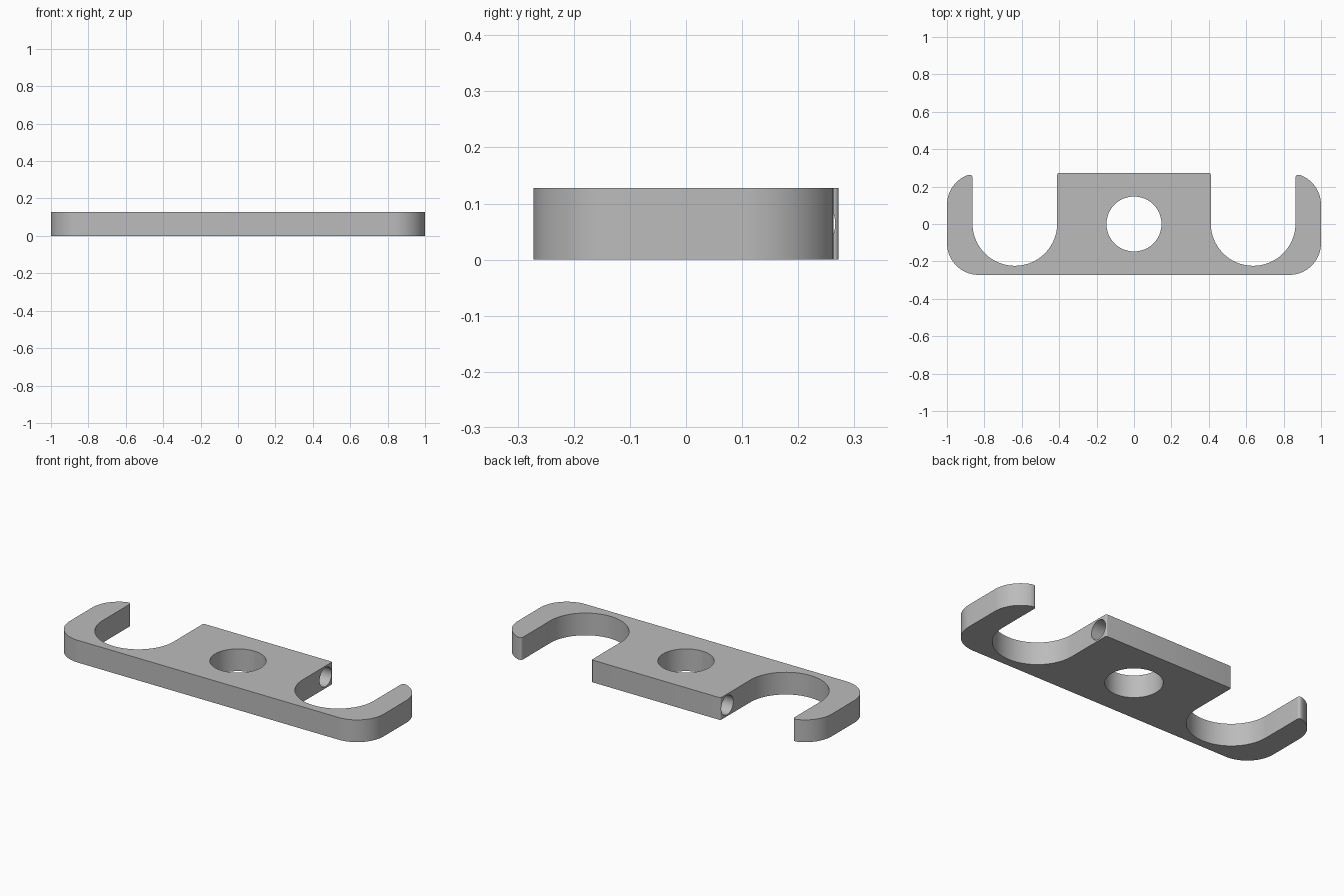
import bpy, bmesh, math

if "Cube" in bpy.data.objects:
    bpy.data.objects.remove(bpy.data.objects["Cube"])

HEIGHT = 0.128
HALF_Y = 0.272


def arc(cx, cy, r, a0, a1, n):
    """Points on an arc, angles in degrees."""
    return [(cx + r * math.cos(math.radians(a0 + (a1 - a0) * i / n)),
             cy + r * math.sin(math.radians(a0 + (a1 - a0) * i / n))) for i in range(n + 1)]


def cylinder_cutter(name, radius, depth, location, rotation=(0, 0, 0)):
    bpy.ops.mesh.primitive_cylinder_add(vertices=64, radius=radius, depth=depth,
                                        location=location, rotation=rotation)
    cutter = bpy.context.object
    cutter.name = name
    cutter.hide_render = True
    return cutter


# Right half of the outline, from the bottom middle round to the block top
half = arc(0.83, -0.102, 0.17, -90, 0, 20)           # outer bottom corner
half += arc(0.83, 0.102, 0.17, 0, 70, 16)            # outer top corner
half += arc(0.877, 0.249, 0.0135, 75, 180, 8)        # rounded arm tip
half += arc(0.637, 0.003, 0.2265, 0, -180, 48)       # round notch
half += arc(0.4025, HALF_Y - 0.008, 0.008, 0, 90, 5)  # block corner
outline = half + [(-x, y) for x, y in reversed(half)]

# Plate with two hooked arms
bm = bmesh.new()
face = bm.faces.new([bm.verts.new((x, y, 0)) for x, y in outline])
top = bmesh.ops.extrude_face_region(bm, geom=[face])
bmesh.ops.translate(bm, vec=(0, 0, HEIGHT),
                    verts=[v for v in top["geom"] if isinstance(v, bmesh.types.BMVert)])
bmesh.ops.recalc_face_normals(bm, faces=bm.faces)
mesh = bpy.data.meshes.new("hooked_plate")
bm.to_mesh(mesh)
bm.free()
plate = bpy.data.objects.new("hooked_plate", mesh)
bpy.context.collection.objects.link(plate)

grey = bpy.data.materials.new("plain_grey")
grey.diffuse_color = (0.5, 0.5, 0.5, 1)
grey.use_nodes = True
grey.node_tree.nodes["Principled BSDF"].inputs["Base Color"].default_value = grey.diffuse_color
mesh.materials.append(grey)

# Centre hole and narrow cross bore through the block
cutters = [
    cylinder_cutter("centre_hole_cutter", 0.147, 0.5, (0, 0, HEIGHT / 2)),
    cylinder_cutter("cross_bore_cutter", 0.055, 1.0, (0, 0.211, HEIGHT / 2), (0, math.pi / 2, 0)),
]
for cutter in cutters:
    cutter.data.materials.append(grey)
    bpy.ops.object.select_all(action='DESELECT')
    plate.select_set(True)
    bpy.context.view_layer.objects.active = plate
    mod = plate.modifiers.new(cutter.name, 'BOOLEAN')
    mod.operation = 'DIFFERENCE'
    mod.solver = 'EXACT'
    mod.object = cutter
    bpy.ops.object.modifier_apply(modifier=mod.name)
    bpy.data.objects.remove(cutter)

bpy.ops.object.shade_smooth_by_angle(angle=math.radians(30))
